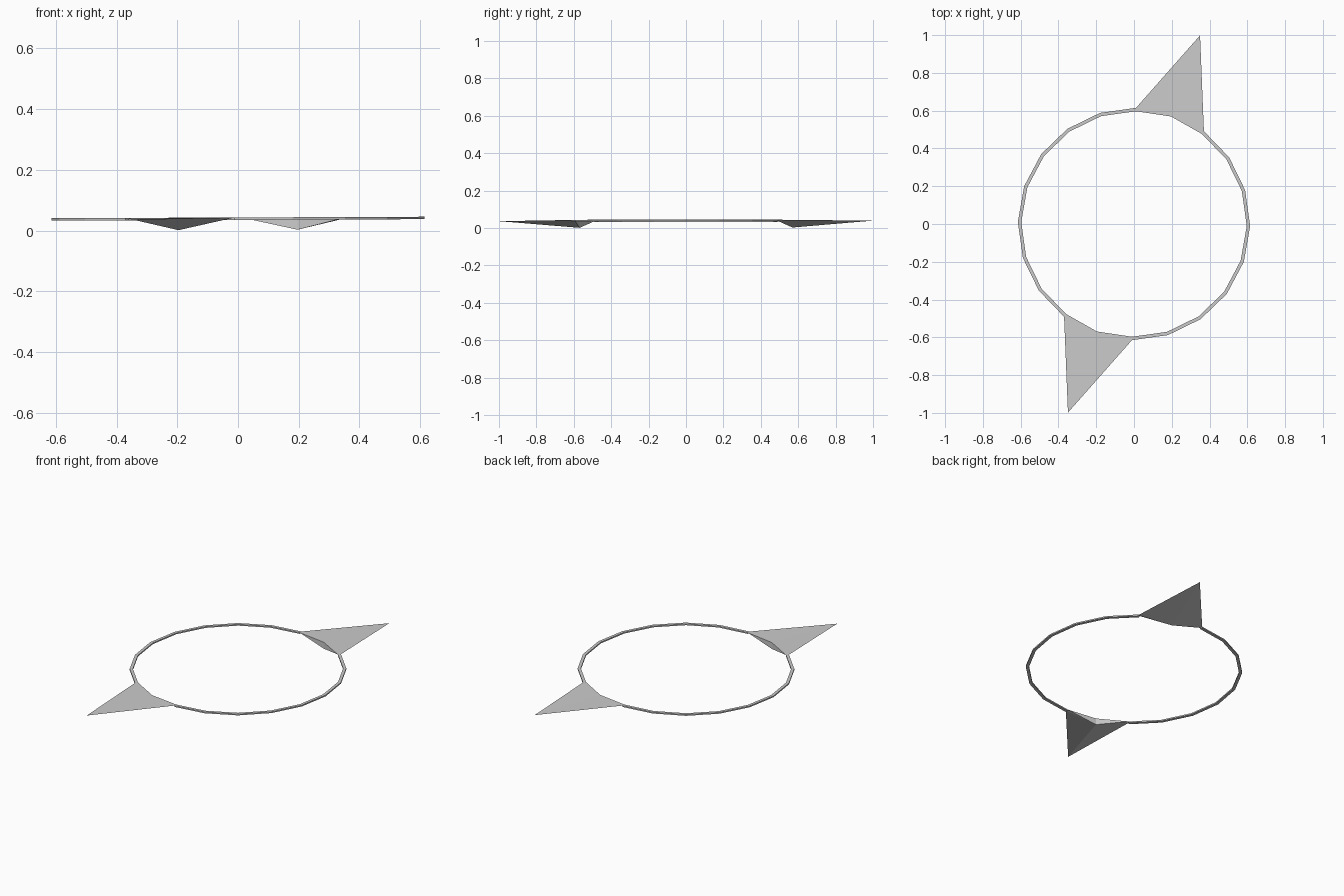
import bpy, bmesh
from math import radians, cos, sin

if "Cube" in bpy.data.objects:
    bpy.data.objects.remove(bpy.data.objects["Cube"])

R_OUT, R_IN = 0.615, 0.597
Z_TOP, Z_BOT = 0.043, 0.035
TILT = 0.004            # the hoop leans very slightly to one side


def polar(r, deg, z):
    x, y = r * cos(radians(deg)), r * sin(radians(deg))
    return (x, y, z + TILT * x)


def make_object(name, bm):
    bmesh.ops.recalc_face_normals(bm, faces=bm.faces)
    mesh = bpy.data.meshes.new(name)
    bm.to_mesh(mesh)
    bm.free()
    obj = bpy.data.objects.new(name, mesh)
    bpy.context.collection.objects.link(obj)
    return obj


def hoop_arc(name, start):
    # eight straight segments of a 20-sided hoop with a square section
    bm = bmesh.new()
    section = [(R_OUT, Z_TOP), (R_IN, Z_TOP), (R_IN, Z_BOT), (R_OUT, Z_BOT)]
    loops = [[bm.verts.new(polar(r, start + 18 * i, z)) for r, z in section]
             for i in range(9)]
    for a, b in zip(loops, loops[1:]):
        for k in range(4):
            n = (k + 1) % 4
            bm.faces.new((a[k], a[n], b[n], b[k]))
    bm.faces.new(loops[0])
    bm.faces.new(loops[-1])
    make_object(name, bm)


def ear(name, turn):
    # flat-topped pointed ear with a keel below its inner edge
    bm = bmesh.new()

    def v(r, deg, z):
        return bm.verts.new(polar(r, deg + turn, z))
    a_out, a_in = v(R_OUT, 89, Z_TOP), v(R_IN, 89, Z_TOP)
    mid = v(0.602, 71, Z_TOP - 0.001)
    b_in, b_out = v(R_IN, 53, Z_TOP), v(R_OUT, 53, Z_TOP)
    tip = v(1.058, 70.7, 0.038)
    keel = v(0.602, 71, 0.002)
    # top
    for f in ((a_out, a_in, mid), (a_out, mid, tip),
              (mid, b_out, tip), (mid, b_in, b_out)):
        bm.faces.new(f)
    # inner wall
    bm.faces.new((a_in, keel, mid))
    bm.faces.new((mid, keel, b_in))
    # underside
    for f in ((a_in, a_out, keel), (a_out, tip, keel),
              (tip, b_out, keel), (b_out, b_in, keel)):
        bm.faces.new(f)
    make_object(name, bm)


for side, turn in (("back", 0), ("front", 180)):
    ear(side + "_ear", turn)
    hoop_arc(side + "_hoop_arc", 89 + turn)
